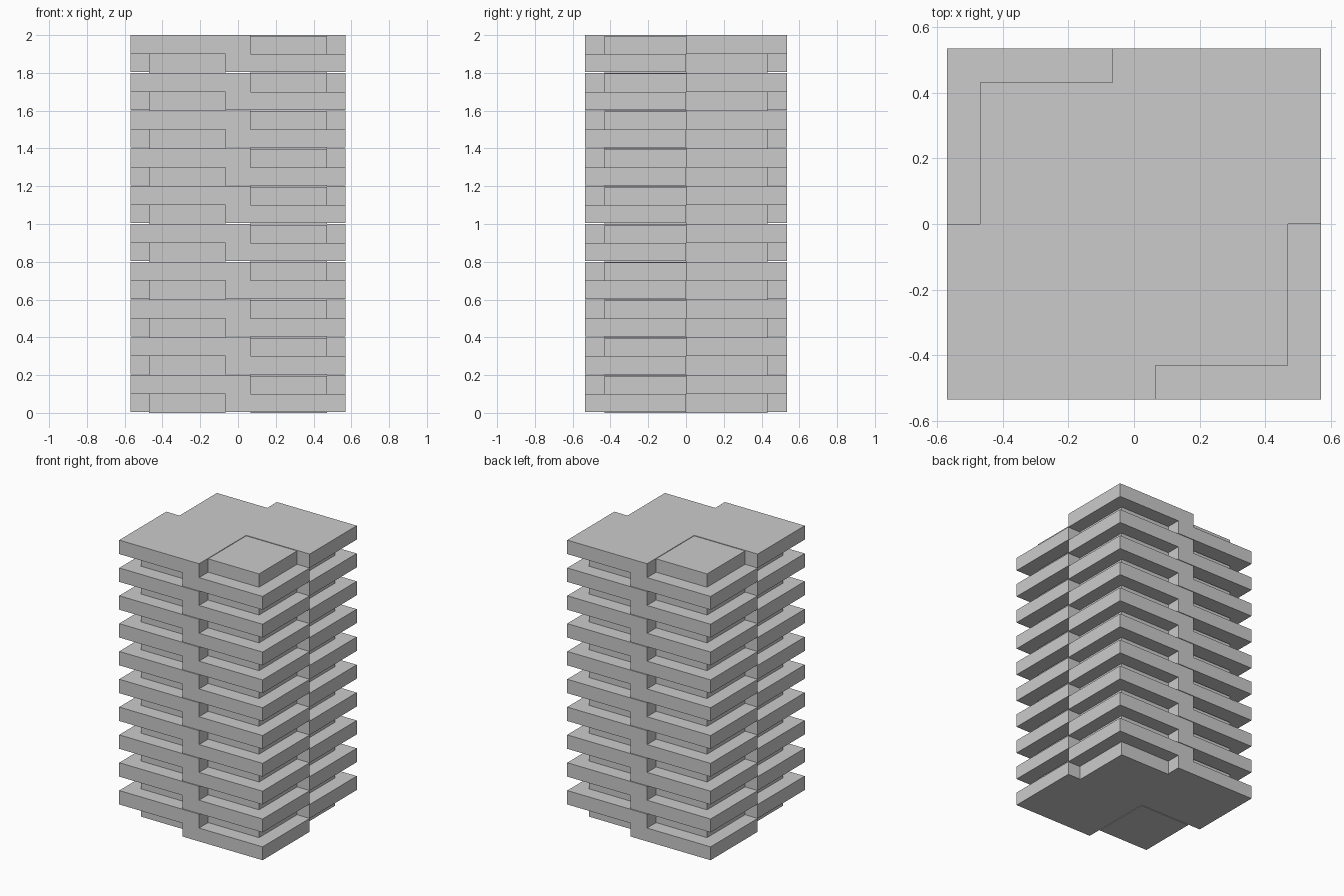
import bpy, bmesh
from mathutils import Matrix

if "Cube" in bpy.data.objects:
    bpy.data.objects.remove(bpy.data.objects["Cube"])

FLOORS = 10
H = 0.1          # storey height
GAP = 0.004      # slight height offset between the two interlocking stacks


def add_box(bm, x0, x1, y0, y1, z0, z1):
    m = Matrix.Translation(((x0 + x1) / 2, (y0 + y1) / 2, (z0 + z1) / 2)) \
        @ Matrix.Diagonal((x1 - x0, y1 - y0, z1 - z0, 1))
    bmesh.ops.create_cube(bm, size=1, matrix=m)


def stack(name, x0, x1, y0, y1, start, bottom, top, turned):
    # one column of repeated boxes; turned = rotated half a turn to the back
    bm = bmesh.new()
    for i in range(FLOORS):
        z = (2 * i + start) * H
        add_box(bm, x0, x1, y0, y1, z + bottom, z + H - top)
    if turned:
        bmesh.ops.rotate(bm, verts=bm.verts, matrix=Matrix.Rotation(3.14159265, 3, 'Z'))
    me = bpy.data.meshes.new(name)
    bm.to_mesh(me)
    bm.free()
    bpy.context.collection.objects.link(bpy.data.objects.new(name, me))


for turned, (a, b) in ((False, ("front_left", "front_right")),
                       (True, ("back_right", "back_left"))):
    # wide balcony slabs alternate between the two quarters
    stack(a + "_slabs", -0.57, 0.065, -0.535, 0, 1, 0, 0, turned)
    stack(b + "_slabs", -0.065, 0.57, -0.535, 0, 0, GAP, 0, turned)
    # recessed rooms fill the storeys between slabs
    stack(a + "_rooms", -0.47, -0.065, -0.432, 0, 0, 0, 0, turned)
    stack(b + "_rooms", 0.065, 0.47, -0.432, 0, 1, 0, GAP, turned)
